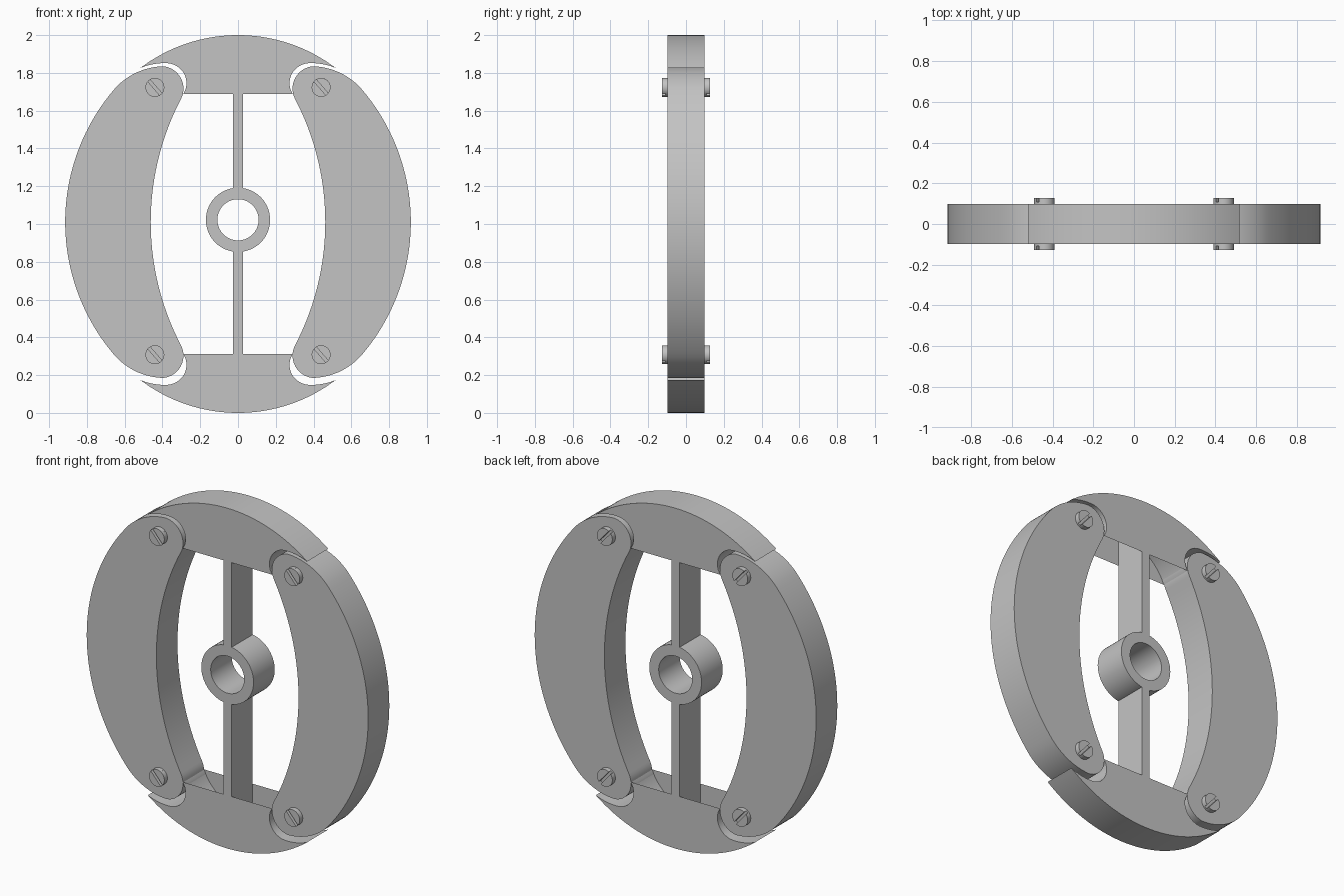
import bpy, bmesh, math
from mathutils import Vector

cube = bpy.data.objects.get("Cube")
if cube:
    bpy.data.objects.remove(cube, do_unlink=True)

HALF = 0.098          # half thickness of the flat parts
BOLT_HALF = 0.127     # half length of the bolts
MID = 1.01            # mid height of the side arms

grey = bpy.data.materials.new("plain_grey")
grey.use_nodes = True
grey.diffuse_color = (0.55, 0.55, 0.55, 1)
grey.node_tree.nodes["Principled BSDF"].inputs["Base Color"].default_value = (0.55, 0.55, 0.55, 1)


def arc(a, b, c, n):
    """Points on the circle arc from a through b to c."""
    (ax, ay), (bx, by), (cx, cy) = a, b, c
    d = 2 * (ax * (by - cy) + bx * (cy - ay) + cx * (ay - by))
    sa, sb, sc = ax * ax + ay * ay, bx * bx + by * by, cx * cx + cy * cy
    ox = (sa * (by - cy) + sb * (cy - ay) + sc * (ay - by)) / d
    oy = (sa * (cx - bx) + sb * (ax - cx) + sc * (bx - ax)) / d
    r = math.hypot(ax - ox, ay - oy)
    t0, tb, t1 = (math.atan2(y - oy, x - ox) for x, y in (a, b, c))
    full = 2 * math.pi
    sweep = (t1 - t0) % full
    if (tb - t0) % full > sweep:
        sweep -= full
    return [(ox + r * math.cos(t0 + sweep * i / n),
             oy + r * math.sin(t0 + sweep * i / n)) for i in range(n + 1)]


def circle(r, n, cx=0, cz=0):
    return [(cx + r * math.cos(2 * math.pi * i / n),
             cz + r * math.sin(2 * math.pi * i / n)) for i in range(n)]


def clean(points):
    """Drop repeated neighbouring points."""
    out = []
    for p in points:
        if not out or (Vector(p) - Vector(out[-1])).length > 1e-4:
            out.append(p)
    if (Vector(out[0]) - Vector(out[-1])).length < 1e-4:
        out.pop()
    return out


def add_prism(bm, outline, y0, y1):
    """Extrude an outline in the x-z plane from y0 to y1."""
    outline = clean(outline)
    front = [bm.verts.new((x, y0, z)) for x, z in outline]
    back = [bm.verts.new((x, y1, z)) for x, z in outline]
    bm.faces.new(front)
    bm.faces.new(back[::-1])
    for i in range(len(front)):
        j = (i + 1) % len(front)
        bm.faces.new((front[i], back[i], back[j], front[j]))


def finish(bm, name):
    bmesh.ops.recalc_face_normals(bm, faces=bm.faces[:])
    mesh = bpy.data.meshes.new(name)
    bm.to_mesh(mesh)
    bm.free()
    mesh.materials.append(grey)
    obj = bpy.data.objects.new(name, mesh)
    bpy.context.collection.objects.link(obj)
    bpy.ops.object.select_all(action='DESELECT')
    obj.select_set(True)
    bpy.context.view_layer.objects.active = obj
    bpy.ops.object.shade_smooth_by_angle(angle=math.radians(25))
    return obj


def plate(name, outline):
    bm = bmesh.new()
    add_prism(bm, outline, -HALF, HALF)
    finish(bm, name)


def flip_x(points):
    return [(-x, z) for x, z in points]


# Top and bottom rim caps, with pointed ends hollowed around the arms
horn, tip = (0.518, 1.825), (0.29, 1.687)
notch = (arc(horn, (0.45, 1.846), (0.37, 1.851), 8)
         + arc((0.37, 1.851), (0.288, 1.80), tip, 14))
outer = arc((-horn[0], horn[1]), (0, 2), horn, 48)
arch = arc(tip, (0, 1.88), (-tip[0], tip[1]), 40)
cap = outer + notch + arch + flip_x(notch)[::-1]
plate("top_rim", cap)
plate("bottom_rim", [(x, 2 - z) for x, z in cap])

# Curved side arms with rounded ends
shoulder, crown, inner = (0.645, 1.725), (0.395, 1.835), (0.303, 1.66)
end = (arc(shoulder, (0.535, 1.803), crown, 10)
       + arc(crown, (0.314, 1.79), inner, 16))
low_end = [(x, 2 * MID - z) for x, z in end][::-1]
arm = (end
       + arc(inner, (0.462, MID), (inner[0], 2 * MID - inner[1]), 40)
       + low_end
       + arc((shoulder[0], 2 * MID - shoulder[1]), (0.915, MID), shoulder, 48))
plate("left_arm", arm)
plate("right_arm", flip_x(arm))

# Central hub tube
HUB_Z = 1.022
bm = bmesh.new()
loops = []
for r, y in ((0.17, -HALF), (0.17, HALF), (0.109, HALF), (0.109, -HALF)):
    loops.append([bm.verts.new((x, y, z)) for x, z in circle(r, 64, 0, HUB_Z)])
for a, b in zip(loops, loops[1:] + loops[:1]):
    for i in range(64):
        j = (i + 1) % 64
        bm.faces.new((a[i], a[j], b[j], b[i]))
finish(bm, "hub")

# Straight spokes between hub and rims
for name, z0, z1 in (("upper_spoke", HUB_Z + 0.165, 1.882),
                     ("lower_spoke", 0.118, HUB_Z - 0.165)):
    plate(name, [(-0.027, z0), (0.027, z0), (0.027, z1), (-0.027, z1)])

# Slotted bolts through the arm ends
R, SLOT, FLOOR = 0.05, 0.008, 0.108
tilt = math.radians(-49)
lean = math.asin(SLOT / R)
for side, x in (("left", 0.44), ("right", -0.44)):
    for level, z in (("upper", 1.723), ("lower", 0.308)):
        bm = bmesh.new()
        add_prism(bm, circle(R, 32, x, z), -FLOOR, FLOOR)
        for turn in (0, math.pi):
            half = []
            for i in range(17):
                t = tilt + turn + lean + (math.pi - 2 * lean) * i / 16
                half.append((x + R * math.cos(t), z + R * math.sin(t)))
            add_prism(bm, half, FLOOR, BOLT_HALF)
            add_prism(bm, half, -BOLT_HALF, -FLOOR)
        finish(bm, f"{level}_{side}_bolt")
